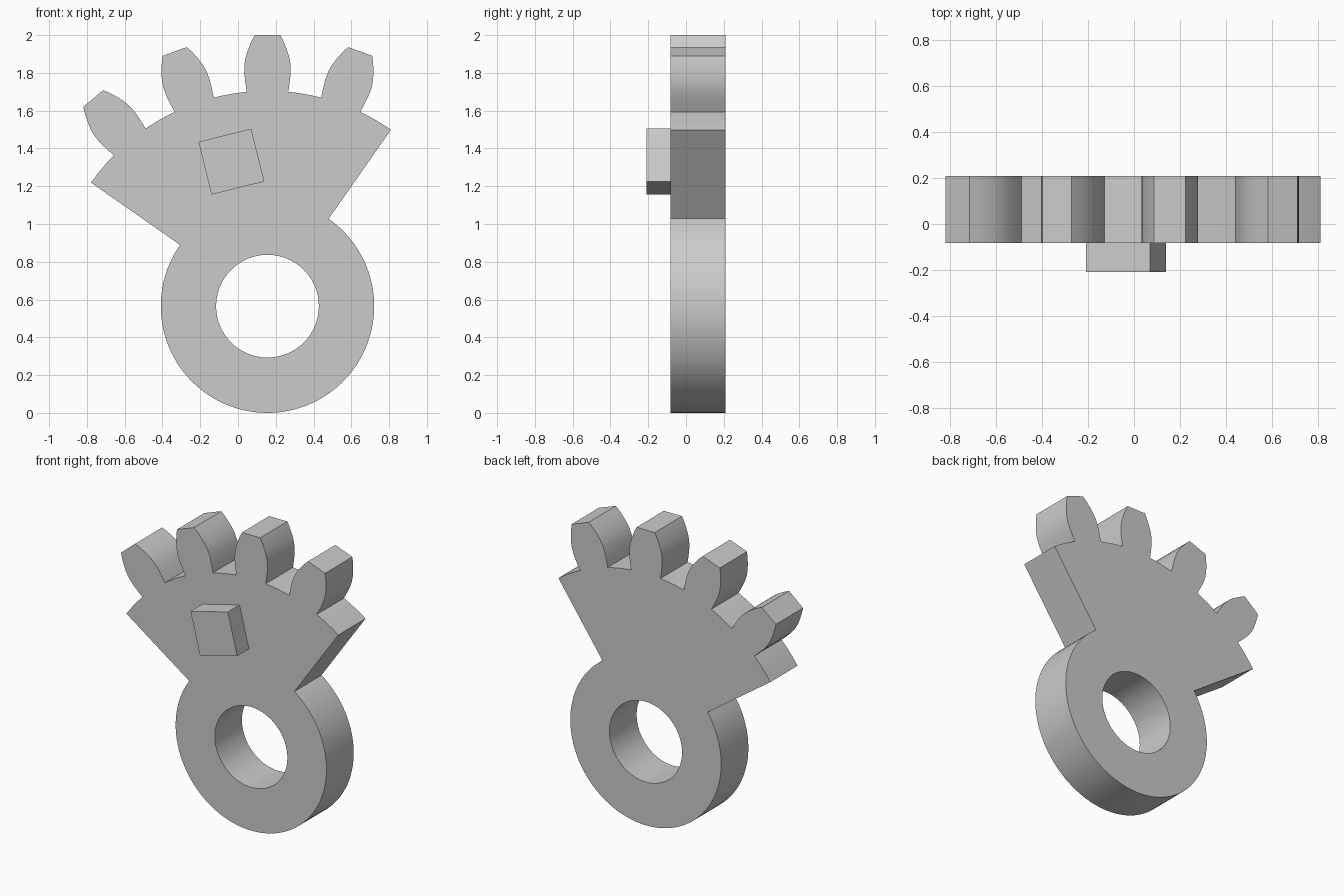
import bpy
import bmesh
from math import sin, cos, radians, degrees, atan2, hypot
from mathutils import Matrix, Vector

cube = bpy.data.objects.get("Cube")
if cube:
    bpy.data.objects.remove(cube, do_unlink=True)

CENTRE_X, CENTRE_Z = 0.156, 0.565
FRONT, BACK = -0.083, 0.208
HUB, BORE, ROOT = 0.565, 0.272, 1.14
SECTOR_START, SECTOR_END = -55, 35

# Half tooth: (half width, distance from hub centre), root to tip
FLANK = [(0.11, 1.135), (0.117, 1.18), (0.123, 1.235), (0.122, 1.28),
         (0.115, 1.32), (0.102, 1.36), (0.086, 1.4), (0.068, 1.435)]

grey = bpy.data.materials.new("plain grey")
grey.use_nodes = True
colour = (0.6, 0.6, 0.6, 1)
grey.diffuse_color = colour
grey.node_tree.nodes["Principled BSDF"].inputs["Base Color"].default_value = colour


def polar(radius, angle):
    """Point on the front face; angle in degrees clockwise from straight up."""
    a = radians(angle)
    return Vector((CENTRE_X + radius * sin(a), FRONT, CENTRE_Z + radius * cos(a)))


def arc(radius, start, end, steps):
    return [polar(radius, start + (end - start) * i / steps) for i in range(steps + 1)]


def tooth(angle):
    side = [(hypot(w, r), degrees(atan2(w, r))) for w, r in FLANK]
    return ([polar(r, angle - a) for r, a in side]
            + [polar(r, angle + a) for r, a in reversed(side)])


def finish(name, bm):
    bmesh.ops.recalc_face_normals(bm, faces=bm.faces)
    mesh = bpy.data.meshes.new(name)
    bm.to_mesh(mesh)
    bm.free()
    mesh.materials.append(grey)
    obj = bpy.data.objects.new(name, mesh)
    bpy.context.collection.objects.link(obj)
    return obj


# Outline: toothed rim, then round the hub back to the start
outline = []
edge = SECTOR_START
half_tooth = degrees(atan2(*FLANK[0]))
for angle in (-40, -20, 0, 20):
    outline += arc(ROOT, edge, angle - half_tooth, 4)[:-1] + tooth(angle)
    edge = angle + half_tooth
outline += arc(ROOT, edge, SECTOR_END, 4)[1:]
outline += arc(HUB, SECTOR_END, 360 + SECTOR_START, 72)
# The first rim point of each later gap coincides with a tooth root
outline = [p for i, p in enumerate(outline) if (p - outline[i - 1]).length > 0.008]

# Gear sector with bored hub
bm = bmesh.new()
for loop in (outline, arc(BORE, 0, 360, 64)[:-1]):
    verts = [bm.verts.new(p) for p in loop]
    for i, v in enumerate(verts):
        bm.edges.new((verts[i - 1], v))
bmesh.ops.triangle_fill(bm, use_beauty=True, use_dissolve=False, edges=bm.edges[:])
extruded = bmesh.ops.extrude_face_region(bm, geom=bm.faces[:], use_keep_orig=True)
bmesh.ops.translate(bm, vec=(0, BACK - FRONT, 0),
                    verts=[g for g in extruded["geom"] if isinstance(g, bmesh.types.BMVert)])
sector = finish("gear_sector", bm)
bpy.ops.object.select_all(action="DESELECT")
sector.select_set(True)
bpy.context.view_layer.objects.active = sector
bpy.ops.object.shade_smooth_by_angle(angle=radians(25))

# Square peg on the front face
bm = bmesh.new()
bmesh.ops.create_cube(bm, size=1, matrix=Matrix.Diagonal((0.288, 0.125, 0.288, 1)))
peg = finish("square_peg", bm)
peg.location = (-0.035, FRONT - 0.0625, 1.33)
peg.rotation_euler.y = radians(-14)
